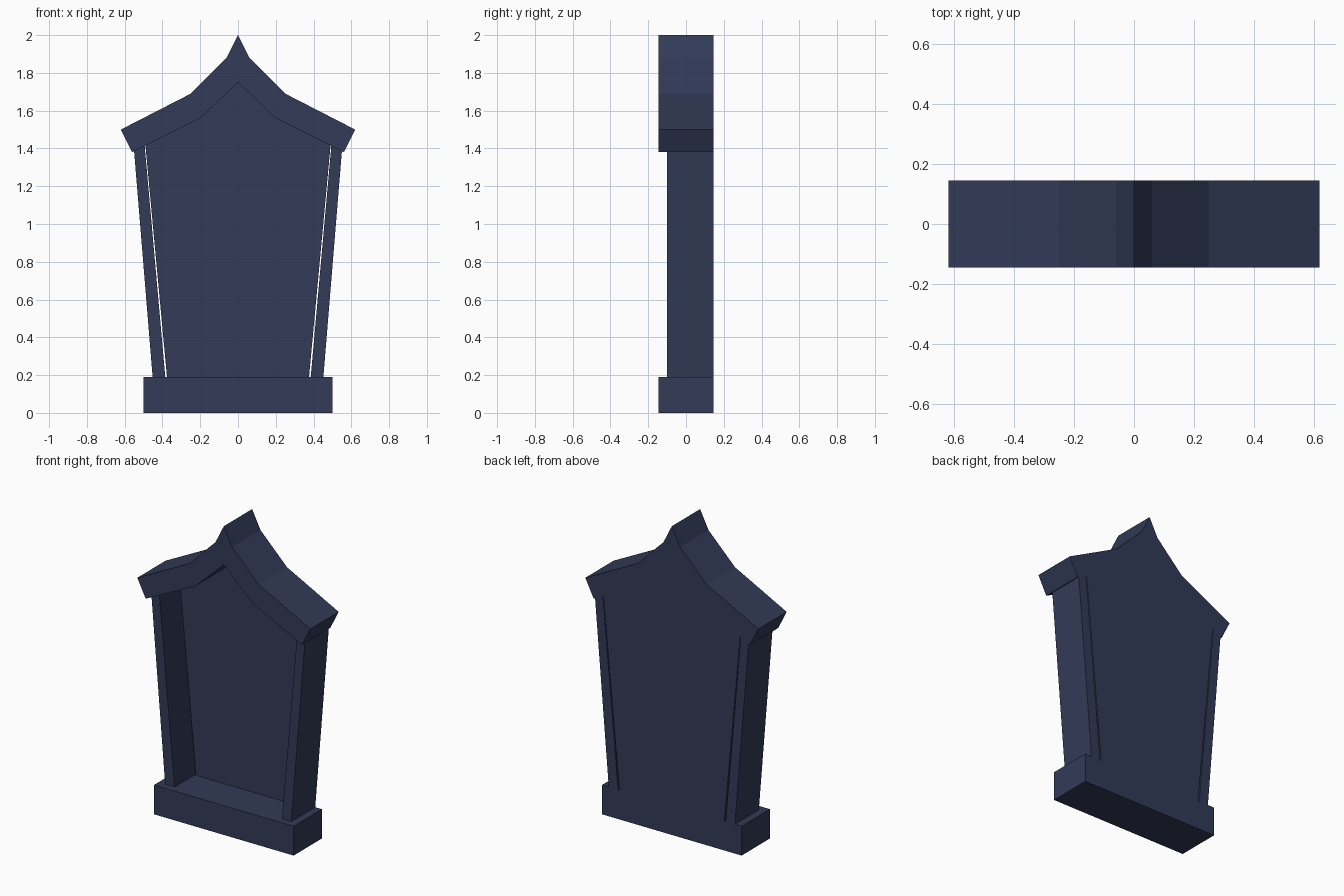
import bpy
import bmesh

if "Cube" in bpy.data.objects:
    bpy.data.objects.remove(bpy.data.objects["Cube"])

navy = bpy.data.materials.new("dark_navy_stone")
navy.diffuse_color = (0.032, 0.043, 0.096, 1.0)
navy.use_nodes = True
navy.node_tree.nodes["Principled BSDF"].inputs["Base Color"].default_value = navy.diffuse_color


def prism(name, profile, y0, y1):
    """Extrude an (x, z) outline from y0 to y1."""
    bm = bmesh.new()
    face = bm.faces.new([bm.verts.new((x, y0, z)) for x, z in profile])
    out = bmesh.ops.extrude_face_region(bm, geom=[face])
    moved = [g for g in out["geom"] if isinstance(g, bmesh.types.BMVert)]
    bmesh.ops.translate(bm, verts=moved, vec=(0, y1 - y0, 0))
    bmesh.ops.recalc_face_normals(bm, faces=bm.faces)
    mesh = bpy.data.meshes.new(name)
    bm.to_mesh(mesh)
    bm.free()
    mesh.materials.append(navy)
    obj = bpy.data.objects.new(name, mesh)
    bpy.context.collection.objects.link(obj)
    return obj


def mirrored(half):
    """Mirror a half outline, keeping points on the centre line single."""
    return half + [(-x, z) for x, z in reversed(half) if x > 0]


BACK = 0.145

# plinth
prism("base", mirrored([(0.5, 0.0), (0.5, 0.19)]), -BACK, BACK)

# leaning side posts, cut to the roof slope at the top
post = [(0.385, 0.19), (0.452, 0.19), (0.55, 1.385), (0.494, 1.413)]
prism("right_post", post, -0.10, BACK)
prism("left_post", [(-x, z) for x, z in post], -0.10, BACK)

# thin recessed slab, with a narrow gap beside each post
prism("back_panel", mirrored([(0.376, 0.19), (0.49, 1.415),
                              (0.2, 1.56), (0.0, 1.75)]), 0.105, BACK)

# pointed gable roof: outer curve, then back along the underside
outer = [(-0.62, 1.5), (-0.25, 1.69), (-0.06, 1.88), (0, 2.0),
         (0.06, 1.88), (0.25, 1.69), (0.62, 1.5)]
inner = [(0.56, 1.38), (0.2, 1.56), (0, 1.75), (-0.2, 1.56), (-0.56, 1.38)]
prism("gable_roof", outer + inner, -BACK, BACK)
